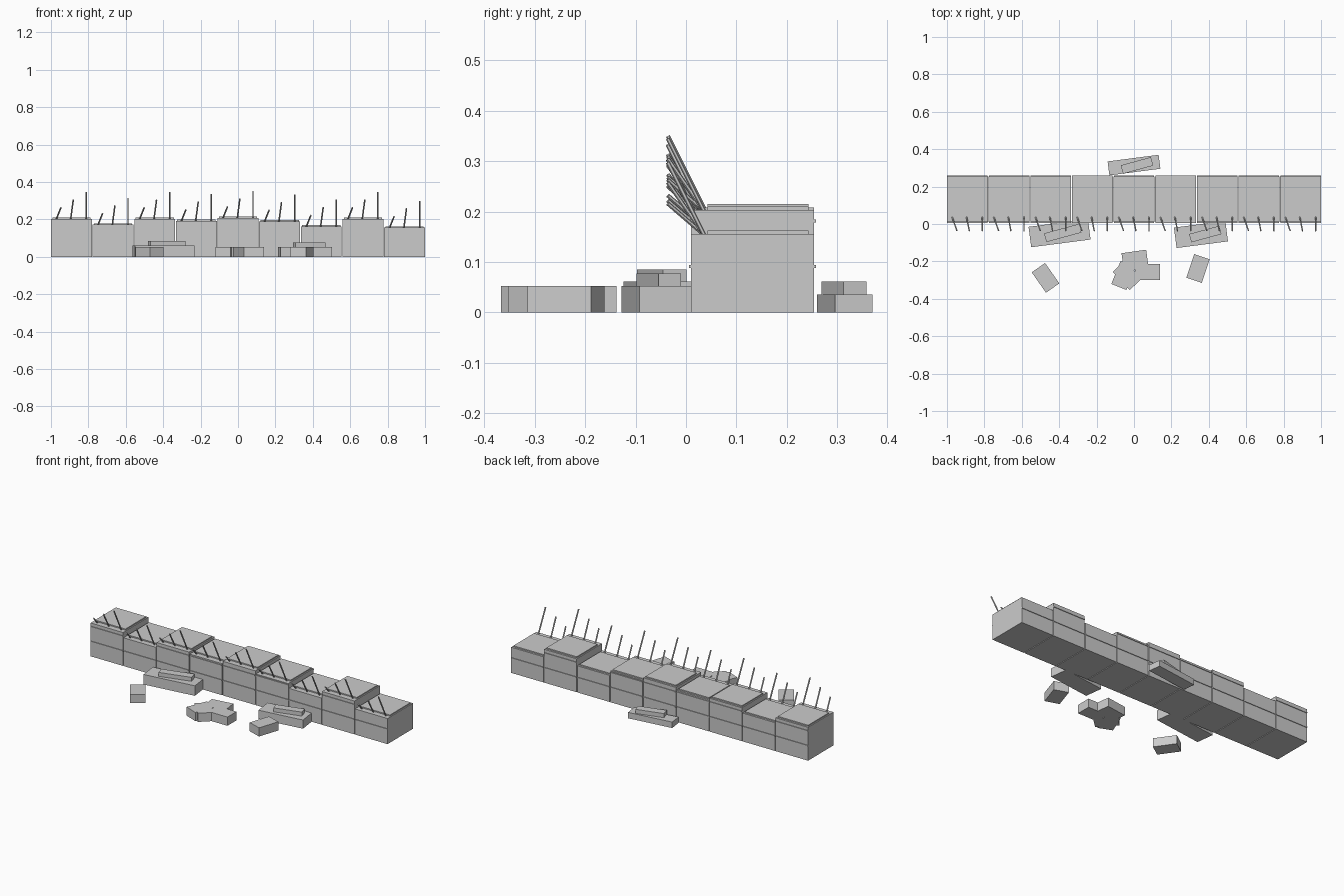
import bpy
import math
from mathutils import Vector

if "Cube" in bpy.data.objects:
    bpy.data.objects.remove(bpy.data.objects["Cube"])

stone = bpy.data.materials.new("plain grey")
stone.diffuse_color = (0.6, 0.6, 0.6, 1)
stone.use_nodes = True
stone.node_tree.nodes["Principled BSDF"].inputs["Base Color"].default_value = stone.diffuse_color


def finish(name):
    ob = bpy.context.object
    ob.name = name
    ob.data.materials.append(stone)
    return ob


def box(name, center, size, angle=0):
    """Box with its size applied, turned about z by angle in degrees."""
    bpy.ops.mesh.primitive_cube_add(size=1, location=center,
                                    rotation=(0, 0, math.radians(angle)))
    ob = finish(name)
    for v in ob.data.vertices:
        v.co = v.co * Vector(size)
    return ob


def stake(name, base, tip, radius=0.0042):
    """Six-sided stick running between two points."""
    base, tip = Vector(base), Vector(tip)
    d = tip - base
    bpy.ops.mesh.primitive_cylinder_add(
        vertices=6, radius=radius, depth=d.length, location=(base + tip) / 2)
    ob = finish(name)
    ob.rotation_euler = d.to_track_quat('Z', 'Y').to_euler()


# Wall: nine blocks of uneven height, with courses, a cap and leaning stakes
heights = [0.203, 0.172, 0.203, 0.192, 0.208, 0.19, 0.162, 0.203, 0.156]
PITCH, WIDTH = 0.2227, 0.2184
Y0, Y1 = 0.01, 0.254
for i, h in enumerate(heights):
    x = (i - 4) * PITCH
    box("wall_block", (x, (Y0 + Y1) / 2, h / 2), (WIDTH, Y1 - Y0, h))
    box("wall_cap", (x, 0.143, h + 0.0025), (WIDTH - 0.014, 0.2, 0.009))
    # Thin course lines stand out on the front and the back
    for z in (0.091, 0.181):
        if z + 0.004 < h:
            box("course_line", (x, (Y0 + Y1) / 2, z),
                (WIDTH - 0.002, Y1 - Y0 + 0.008, 0.006))
    # Three stakes of growing height lean out over the front edge
    for dx, lean, rise in ((-0.081, 0.025, 0.06), (-0.004, 0.014, 0.102),
                           (0.08, 0.0, 0.142)):
        stake("stake", (x + dx, 0.036, h - 0.002),
              (x + dx + lean, -0.036, h + rise))

# Fallen slabs: a wide one with a narrow one lying on it
# (x, y, length, width, height) for the lower and the upper slab
piles = [
    ((-0.398, -0.049, 0.32, 0.11, 0.061), (-0.381, -0.048, 0.194, 0.048, 0.024)),
    ((0.358, -0.056, 0.277, 0.11, 0.053), (0.381, -0.054, 0.167, 0.046, 0.024)),
    ((0.0, 0.315, 0.275, 0.075, 0.036), (0.016, 0.313, 0.167, 0.047, 0.025)),
]
for (x, y, l, w, h), (ux, uy, ul, uw, uh) in piles:
    box("fallen_slab", (x, y, h / 2), (l, w, h), 7.4)
    box("fallen_slab_top", (ux, uy, h + uh / 2), (ul, uw, uh), 15.3)

# Loose stones of equal size: (x, y, angle)
for x, y, a in [(-0.473, -0.288, -55), (0.342, -0.238, 71.6), (0.073, -0.257, 0),
                (0.005, -0.19, 8), (-0.037, -0.275, -47), (-0.056, -0.275, 68)]:
    box("loose_stone", (x, y, 0.0265), (0.133, 0.087, 0.053), a)
